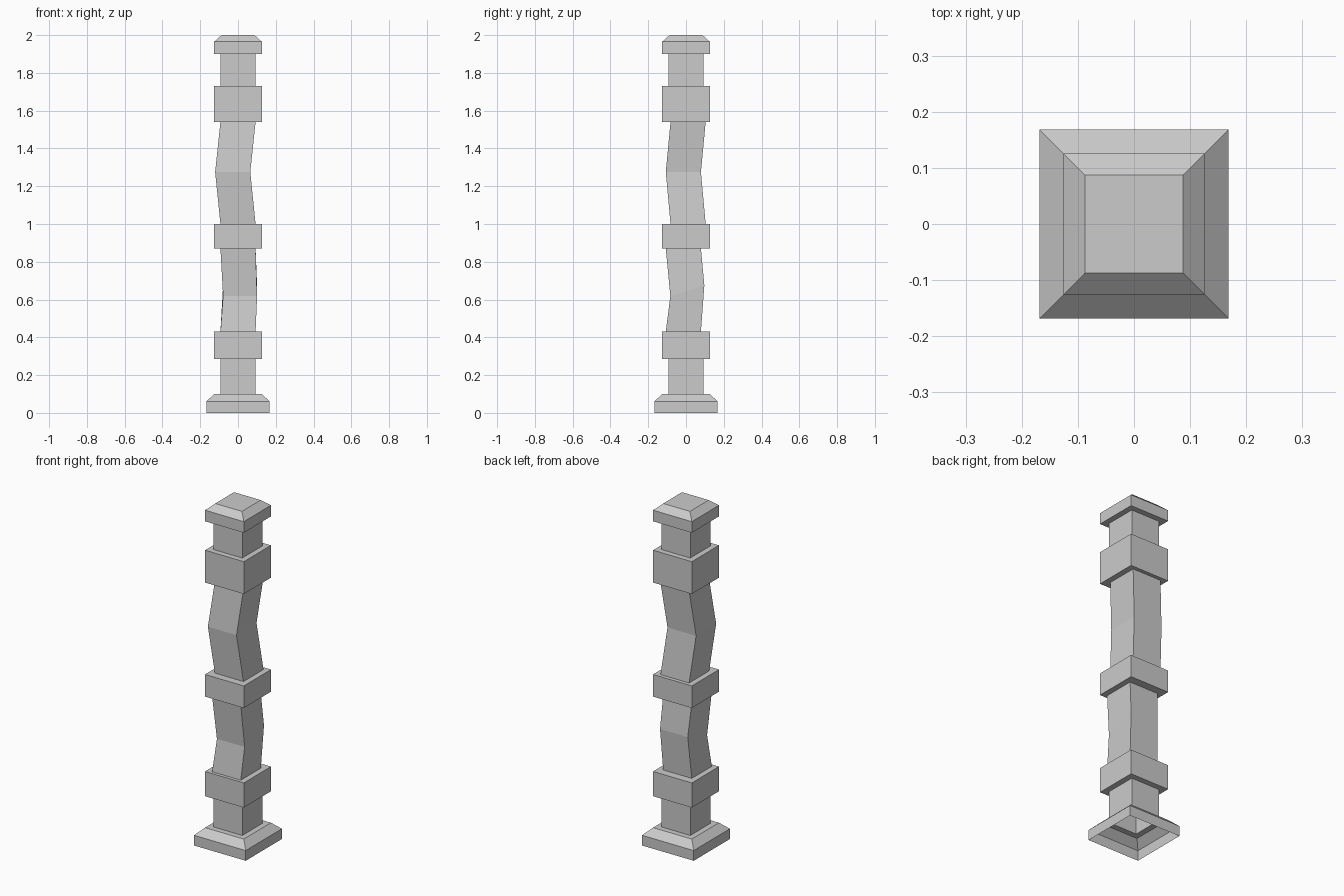
import bpy, bmesh

if "Cube" in bpy.data.objects:
    bpy.data.objects.remove(bpy.data.objects["Cube"])

WIDE, THIN, FOOT = 0.126, 0.093, 0.168


def loft(name, rings, close_top=False):
    """Join square rings (z, half, centre x, centre y, front-to-back rise)."""
    bm = bmesh.new()
    loops = []
    for z, h, cx, cy, rise in rings:
        loops.append([bm.verts.new((cx + sx * h, cy + sy * h, z + sy * rise / 2))
                      for sx, sy in ((-1, -1), (1, -1), (1, 1), (-1, 1))])
    for a, b in zip(loops, loops[1:]):
        for i in range(4):
            j = (i + 1) % 4
            bm.faces.new((a[i], a[j], b[j], b[i]))
    if close_top:
        bm.faces.new(loops[-1])
    mesh = bpy.data.meshes.new(name)
    bm.to_mesh(mesh)
    bm.free()
    obj = bpy.data.objects.new(name, mesh)
    bpy.context.collection.objects.link(obj)
    return obj


def ring(z, half=THIN, cx=0.0, cy=0.0, rise=0.0):
    return (z, half, cx, cy, rise)


def band(name, z0, z1, cy0, cy1):
    """Square collar whose ledges meet the shaft below and above."""
    loft(name, [ring(z0, THIN, 0, cy0), ring(z0, WIDE),
                ring(z1, WIDE), ring(z1, THIN, 0, cy1)])


# Hollow foot with sloped shoulder
loft("base", [ring(0, FOOT), ring(0.06, FOOT), ring(0.10, 0.126), ring(0.10)])

# Straight and kinked shaft sections
LOW, HIGH = -0.014, 0.011
loft("lower_shaft", [ring(0.10), ring(0.285)])
loft("lower_bent_shaft", [ring(0.43, cy=LOW),
                          ring(0.647, 0.09, 0.011, 0.007, 0.057),
                          ring(0.87, cy=LOW)])
loft("upper_bent_shaft", [ring(1.0, cy=HIGH),
                          ring(1.275, THIN, -0.028, -0.014),
                          ring(1.54, cy=HIGH)])
loft("upper_shaft", [ring(1.73), ring(1.90)])

# Collars
band("lower_band", 0.285, 0.43, 0, LOW)
band("middle_band", 0.87, 1.0, LOW, HIGH)
band("upper_band", 1.54, 1.73, HIGH, 0)

# Chamfered cap
loft("cap", [ring(1.90), ring(1.90, WIDE), ring(1.965, WIDE), ring(2.0, 0.087)],
     close_top=True)
